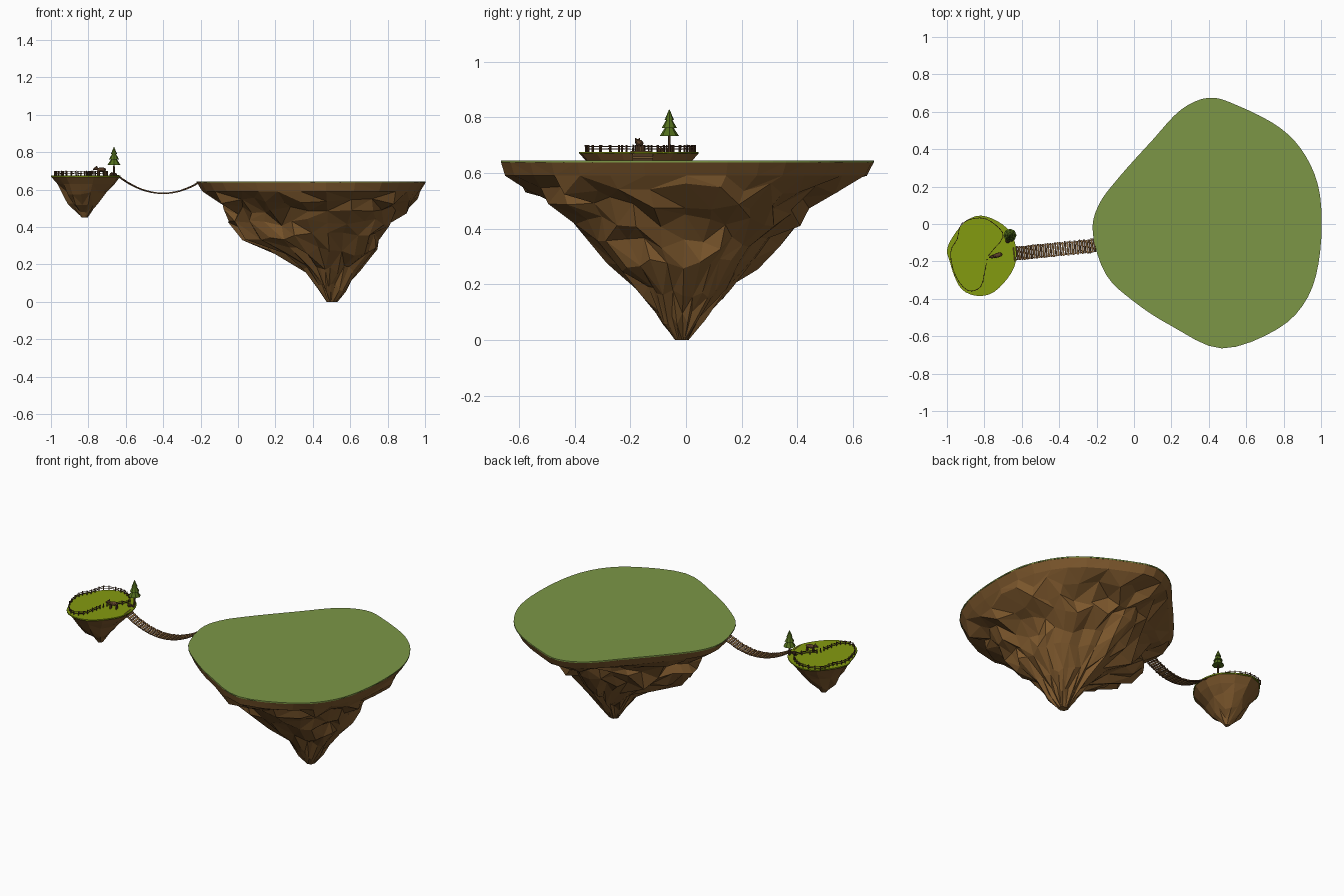
import bpy, bmesh, math, random
from mathutils import Vector, Matrix

random.seed(4)
if "Cube" in bpy.data.objects:
    bpy.data.objects.remove(bpy.data.objects["Cube"])


def material(name, rgb):
    m = bpy.data.materials.new(name)
    m.use_nodes = True
    lin = [(c / 255 / 12.92) if c < 11 else ((c / 255 + 0.055) / 1.055) ** 2.4 for c in rgb] + [1]
    m.diffuse_color = lin
    m.node_tree.nodes["Principled BSDF"].inputs["Base Color"].default_value = lin
    return m


ROCK = material("brown rock", (128, 90, 46))
MEADOW = material("soft green grass", (124, 150, 70))
PASTURE = material("yellow green grass", (132, 155, 16))
FOLIAGE = material("pine green", (82, 110, 28))
BARK = material("dark bark", (82, 56, 36))
PLANK = material("tan plank", (150, 112, 66))
PLANK_DARK = material("brown plank", (100, 72, 46))
FUR = material("dark brown fur", (92, 64, 40))


def finish(bm, name, *mats):
    bmesh.ops.recalc_face_normals(bm, faces=bm.faces)
    mesh = bpy.data.meshes.new(name)
    bm.to_mesh(mesh)
    bm.free()
    for m in mats:
        mesh.materials.append(m)
    ob = bpy.data.objects.new(name, mesh)
    bpy.context.scene.collection.objects.link(ob)
    return ob


def smooth_loop(points, steps):
    """Closed Catmull-Rom curve through 2D points."""
    pts = [Vector(p) for p in points]
    n, out = len(pts), []
    for i in range(n):
        a, b, c, d = (pts[(i + k) % n] for k in (-1, 0, 1, 2))
        for s in range(steps):
            t = s / steps
            out.append(0.5 * (2 * b + (c - a) * t + (2 * a - 5 * b + 4 * c - d) * t ** 2
                              + (3 * b - a - 3 * c + d) * t ** 3))
    return out


def box(bm, centre, size, rot=None, mat=0):
    m = Matrix.Translation(centre) @ (rot or Matrix()) @ Matrix.Diagonal((*size, 1))
    verts = bmesh.ops.create_cube(bm, size=1, matrix=m)["verts"]
    for f in {f for v in verts for f in v.link_faces}:
        f.material_index = mat


def rod(bm, a, b, width):
    a, b = Vector(a), Vector(b)
    box(bm, (a + b) / 2, ((b - a).length, width, width), (b - a).to_track_quat('X', 'Z').to_matrix().to_4x4())


def grass(name, outline, z, mat):
    bm = bmesh.new()
    low = [bm.verts.new((p.x, p.y, z - 0.007)) for p in outline]
    top = [bm.verts.new((p.x, p.y, z)) for p in outline]
    bm.faces.new(top)
    bm.faces.new(low)
    for i in range(len(low)):
        j = (i + 1) % len(low)
        bm.faces.new((low[i], low[j], top[j], top[i]))
    return finish(bm, name, mat)


def rock(name, outline, axis, levels, rough):
    """Faceted hanging rock: the outline fitted to (z, left, right, front, back) levels."""
    ax, ay = axis
    _, l0, r0, f0, b0 = levels[0]
    bm, rings = bmesh.new(), []
    for k, (z, l, r, f, b) in enumerate(levels):
        ring = []
        for p in outline:
            dx, dy = p.x - ax, p.y - ay
            dx *= (r - ax) / (r0 - ax) if dx > 0 else (ax - l) / (ax - l0)
            dy *= (b - ay) / (b0 - ay) if dy > 0 else (ay - f) / (ay - f0)
            s, dz = 1, 0
            if k > 1:
                s = random.uniform(0.9, 1.07)
                if k < len(levels) - 1:
                    dz = random.uniform(-rough, rough)
            ring.append(bm.verts.new((ax + dx * s, ay + dy * s, z + dz)))
        rings.append(ring)
    n = len(outline)
    for up, lo in zip(rings, rings[1:]):
        for i in range(n):
            j = (i + 1) % n
            if random.random() < 0.5:
                bm.faces.new((up[i], up[j], lo[j]))
                bm.faces.new((up[i], lo[j], lo[i]))
            else:
                bm.faces.new((up[i], up[j], lo[i]))
                bm.faces.new((up[j], lo[j], lo[i]))
    bm.faces.new(rings[0])
    bm.faces.new(rings[-1])
    return finish(bm, name, ROCK)


# Large island
big = [(-.22, -.05), (-.19, .1), (-.08, .25), (.1, .45), (.25, .61), (.4, .675), (.55, .635), (.78, .515),
       (.92, .36), (.995, .15), (.995, -.15), (.93, -.39), (.77, -.56), (.47, -.665), (.2, -.545),
       (0, -.415), (-.15, -.27)]
grass("large_island_grass", smooth_loop(big, 4), .645, MEADOW)
rock("large_island_rock", smooth_loop(big, 2), (.5, -.015), [
    (.639, -.22, 1, -.665, .675), (.59, -.19, .97, -.65, .65), (.545, -.12, .94, -.58, .54),
    (.49, -.06, .9, -.49, .46), (.43, -.02, .81, -.4, .41), (.35, .04, .76, -.37, .32),
    (.27, .2, .735, -.28, .25), (.17, .35, .64, -.175, .16), (.08, .43, .58, -.1, .07),
    (0, .475, .53, -.04, .01)], .024)

# Small island
small = [(-1, -.14), (-.97, -.07), (-.9, .015), (-.82, .045), (-.73, .015), (-.66, -.045), (-.63, -.135),
         (-.64, -.23), (-.7, -.32), (-.77, -.375), (-.85, -.383), (-.92, -.35), (-.96, -.28), (-.985, -.2)]
TOP = .676
grass("small_island_grass", smooth_loop(small, 3), TOP, PASTURE)
rock("small_island_rock", smooth_loop(small, 1), (-.82, -.17), [
    (.67, -1, -.63, -.385, .045), (.63, -.965, -.66, -.35, .01), (.58, -.935, -.71, -.31, -.03),
    (.525, -.905, -.75, -.26, -.08), (.475, -.86, -.79, -.2, -.14), (.45, -.835, -.805, -.185, -.155)], .01)

# Rope bridge
start, end = Vector((-.645, -.16, .678)), Vector((-.205, -.115, .643))
side = Vector((end.y - start.y, start.x - end.x, 0)).normalized()


def bridge_point(t):
    return start.lerp(end, t) - Vector((0, 0, .31 * t * (1 - t)))


bm, count = bmesh.new(), 34
for i in range(count):
    a, b = bridge_point(i / count), bridge_point((i + 1) / count)
    x = (b - a).normalized()
    rot = Matrix((x, -side, x.cross(-side))).transposed().to_4x4()
    centre = (a + b) / 2 + side * random.uniform(-.003, .003)
    box(bm, centre, ((b - a).length * .72, .074, .004), rot, i % 2)
finish(bm, "bridge_planks", PLANK, PLANK_DARK)
bm = bmesh.new()
for s in (-.03, .03):
    for i in range(count):
        drop = side * s - Vector((0, 0, .003))
        rod(bm, bridge_point(i / count) + drop, bridge_point((i + 1) / count) + drop, .004)
finish(bm, "bridge_ropes", BARK)

# Fence: posts with two rails, left open at the gate
path = smooth_loop([(-.7, -.07), (-.74, -.005), (-.82, .033), (-.92, .003), (-.945, -.08), (-.98, -.15),
                    (-.957, -.27), (-.89, -.355), (-.82, -.335), (-.795, -.24), (-.775, -.165)], 3)
bm = bmesh.new()
for i, p in enumerate(path):
    q = path[(i + 1) % len(path)]
    lean = random.uniform(-.002, .002)
    rod(bm, (p.x, p.y, TOP - .003), (p.x + lean, p.y + lean, TOP + .025), .005)
    if i not in (28, 29):
        for h in (.01, .019):
            rod(bm, (p.x, p.y, TOP + h + lean), (q.x, q.y, TOP + h - lean), .003)
finish(bm, "pasture_fence", BARK)

# Pine tree
TREE = Vector((-.663, -.06, 0))


def cone(bm, z0, z1, r0, r1, sides):
    bmesh.ops.create_cone(bm, cap_ends=True, segments=sides, radius1=r0, radius2=r1, depth=z1 - z0,
                          matrix=Matrix.Translation(TREE + Vector((0, 0, (z0 + z1) / 2))))


bm = bmesh.new()
cone(bm, TOP - .004, .75, .006, .004, 6)
finish(bm, "tree_trunk", BARK)
bm = bmesh.new()
for z0, z1, r in ((.732, .785, .035), (.762, .808, .027), (.79, .828, .017)):
    cone(bm, z0, z1, r, .001, 8)
finish(bm, "tree_foliage", FOLIAGE)


# Grazing animal
def blob(bm, centre, size):
    bmesh.ops.create_icosphere(bm, subdivisions=2, radius=1,
                               matrix=Matrix.Translation(centre) @ Matrix.Diagonal((*size, 1)))


bm = bmesh.new()
blob(bm, (0, 0, .031), (.027, .013, .012))
blob(bm, (-.03, 0, .037), (.012, .009, .009))
blob(bm, (-.041, 0, .033), (.007, .005, .005))
for y in (-1, 1):
    blob(bm, (-.027, .007 * y, .046), (.003, .003, .004))
    for x in (-.017, .017):
        box(bm, (x, .007 * y, .012), (.008, .007, .026))
animal = finish(bm, "animal", FUR)
animal.location = (-.73, -.167, TOP)
animal.rotation_euler.z = math.radians(15)

# Small boulders by the tree
bm = bmesh.new()
for x, y, r in ((-.675, -.09, .014), (-.655, -.085, .01)):
    bmesh.ops.create_icosphere(bm, subdivisions=1, radius=r, matrix=Matrix.Translation((x, y, TOP + .004)))
finish(bm, "boulders", BARK)
